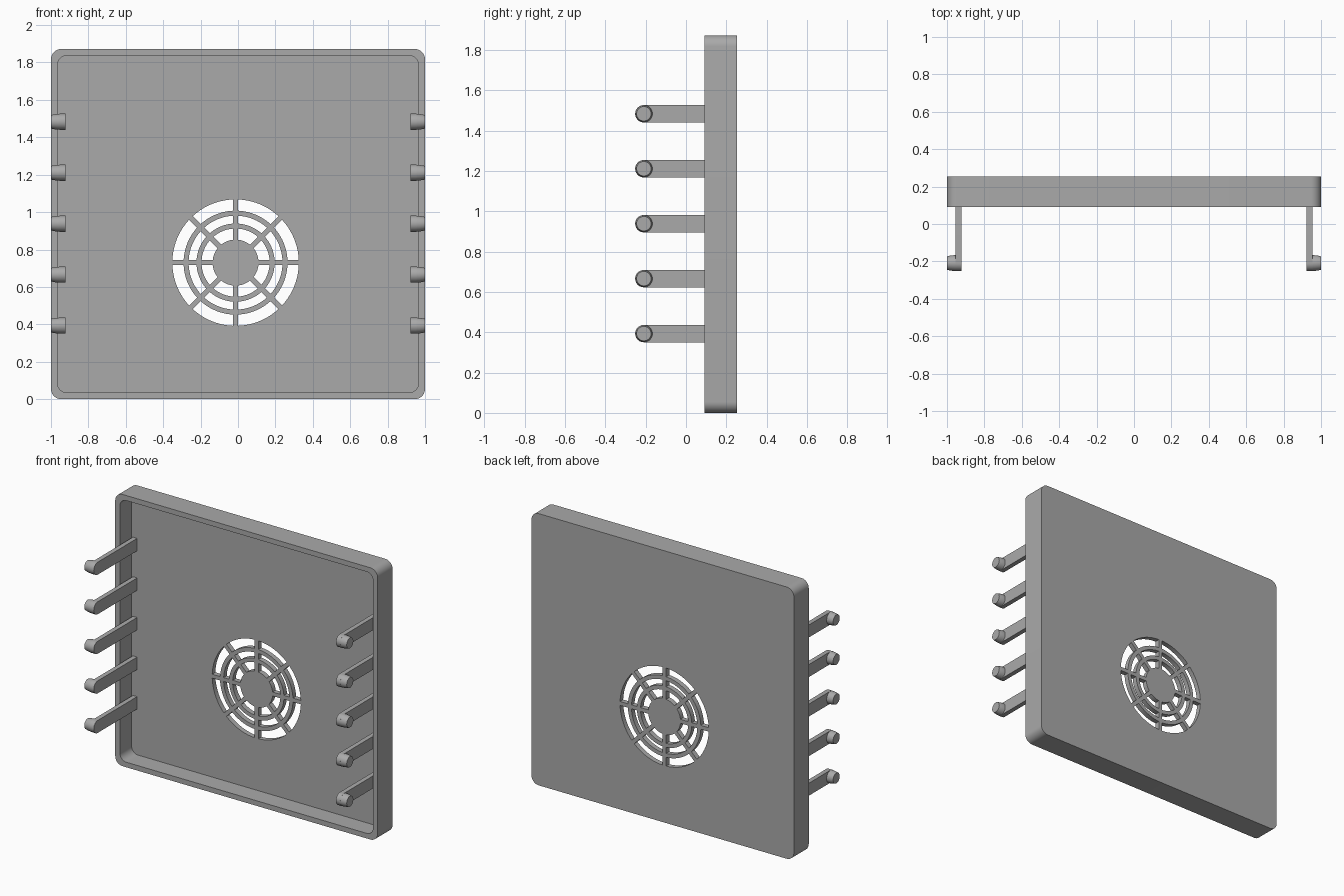
import bpy, bmesh
from math import pi, sin, cos, asin
from mathutils import Vector

if "Cube" in bpy.data.objects:
    bpy.data.objects.remove(bpy.data.objects["Cube"], do_unlink=True)

grey = bpy.data.materials.new("plain grey")
grey.use_nodes = True
grey.diffuse_color = (0.40, 0.40, 0.40, 1)
grey.node_tree.nodes["Principled BSDF"].inputs["Base Color"].default_value = (0.40, 0.40, 0.40, 1)


def make_object(name, bm):
    bmesh.ops.recalc_face_normals(bm, faces=bm.faces)
    mesh = bpy.data.meshes.new(name)
    bm.to_mesh(mesh)
    bm.free()
    mesh.materials.append(grey)
    ob = bpy.data.objects.new(name, mesh)
    bpy.context.collection.objects.link(ob)
    return ob


def add_prism(bm, outline, direction):
    """Extrude a closed outline of 3D points along a direction."""
    face = bm.faces.new([bm.verts.new(p) for p in outline])
    out = bmesh.ops.extrude_face_region(bm, geom=[face], use_keep_orig=True)
    verts = [g for g in out["geom"] if isinstance(g, bmesh.types.BMVert)]
    bmesh.ops.translate(bm, verts=verts, vec=direction)


def arc(cx, cy, r, a0, a1, n):
    return [(cx + r * cos(a0 + (a1 - a0) * i / n), cy + r * sin(a0 + (a1 - a0) * i / n))
            for i in range(n + 1)]


def rounded_rect(half, bottom, top, r):
    corners = [(half - r, top - r), (r - half, top - r), (r - half, bottom + r), (half - r, bottom + r)]
    return [p for i, (x, z) in enumerate(corners) for p in arc(x, z, r, i * pi / 2, (i + 1) * pi / 2, 10)]


def at_depth(points, y):
    return [(x, y, z) for x, z in points]


FRONT, FLOOR, BACK, HEIGHT, WALL = 0.092, 0.22, 0.254, 1.872, 0.035

# Shallow tray with rounded corners
bm = bmesh.new()
add_prism(bm, at_depth(rounded_rect(1, 0, HEIGHT, 0.055), FRONT), (0, BACK - FRONT, 0))
panel = make_object("vented_panel", bm)

# Cutter for the tray cavity
bm = bmesh.new()
add_prism(bm, at_depth(rounded_rect(1 - WALL, WALL, HEIGHT - WALL, 0.05), FRONT - 0.1), (0, FLOOR - FRONT + 0.1, 0))
cavity = make_object("cavity_cutter", bm)

# Cutter for the fan grille: three rings of slots between eight spokes
bm = bmesh.new()
for inner, outer in ((0.123, 0.182), (0.209, 0.251), (0.278, 0.338)):
    for k in range(8):
        a, b = k * pi / 4, (k + 1) * pi / 4
        so, si = asin(0.0135 / outer), asin(0.0135 / inner)
        slot = arc(-0.013, 0.73, outer, a + so, b - so, 10) + arc(-0.013, 0.73, inner, b - si, a + si, 10)
        add_prism(bm, at_depth(slot, FLOOR - 0.05), (0, 0.15, 0))
slots = make_object("grille_cutter", bm)

for cutter in (cavity, slots):
    mod = panel.modifiers.new(cutter.name, 'BOOLEAN')
    mod.operation, mod.solver, mod.object = 'DIFFERENCE', 'EXACT', cutter
    bpy.context.view_layer.objects.active = panel
    bpy.ops.object.modifier_apply(modifier=mod.name)
    bpy.data.objects.remove(cutter, do_unlink=True)

# Clip arms with round ends and outward pegs, mirrored on both sides
parts = [panel]
TIP_Y, R = -0.209, 0.043
for side, label in ((1, "left"), (-1, "right")):
    for i in range(5):
        z = 0.393 + 0.2725 * i
        bm = bmesh.new()
        profile = [(FLOOR + 0.005, z + R)] + arc(TIP_Y, z, R, pi / 2, 3 * pi / 2, 20) + [(FLOOR + 0.005, z - R)]
        add_prism(bm, [(side * 0.923, y, h) for y, h in profile], (side * 0.032, 0, 0))
        parts.append(make_object(f"{label}_clip_arm_{i + 1}", bm))

        bm = bmesh.new()
        rings = [[bm.verts.new((side * x, y, h)) for y, h in arc(TIP_Y, z, r, 0, 2 * pi, 32)[:-1]]
                 for x, r in ((0.95, R), (0.97, 0.0415), (0.987, 0.039), (1.0, 0.036))]
        for lo, hi in zip(rings, rings[1:]):
            for j in range(32):
                n = (j + 1) % 32
                bm.faces.new((lo[j], lo[n], hi[n], hi[j]))
        bm.faces.new(rings[0])
        bm.faces.new(rings[-1])
        parts.append(make_object(f"{label}_clip_peg_{i + 1}", bm))

# Smooth curved surfaces, keep edges crisp
bpy.ops.object.select_all(action='DESELECT')
for ob in parts:
    ob.select_set(True)
bpy.context.view_layer.objects.active = panel
bpy.ops.object.shade_smooth_by_angle(angle=pi / 6)
